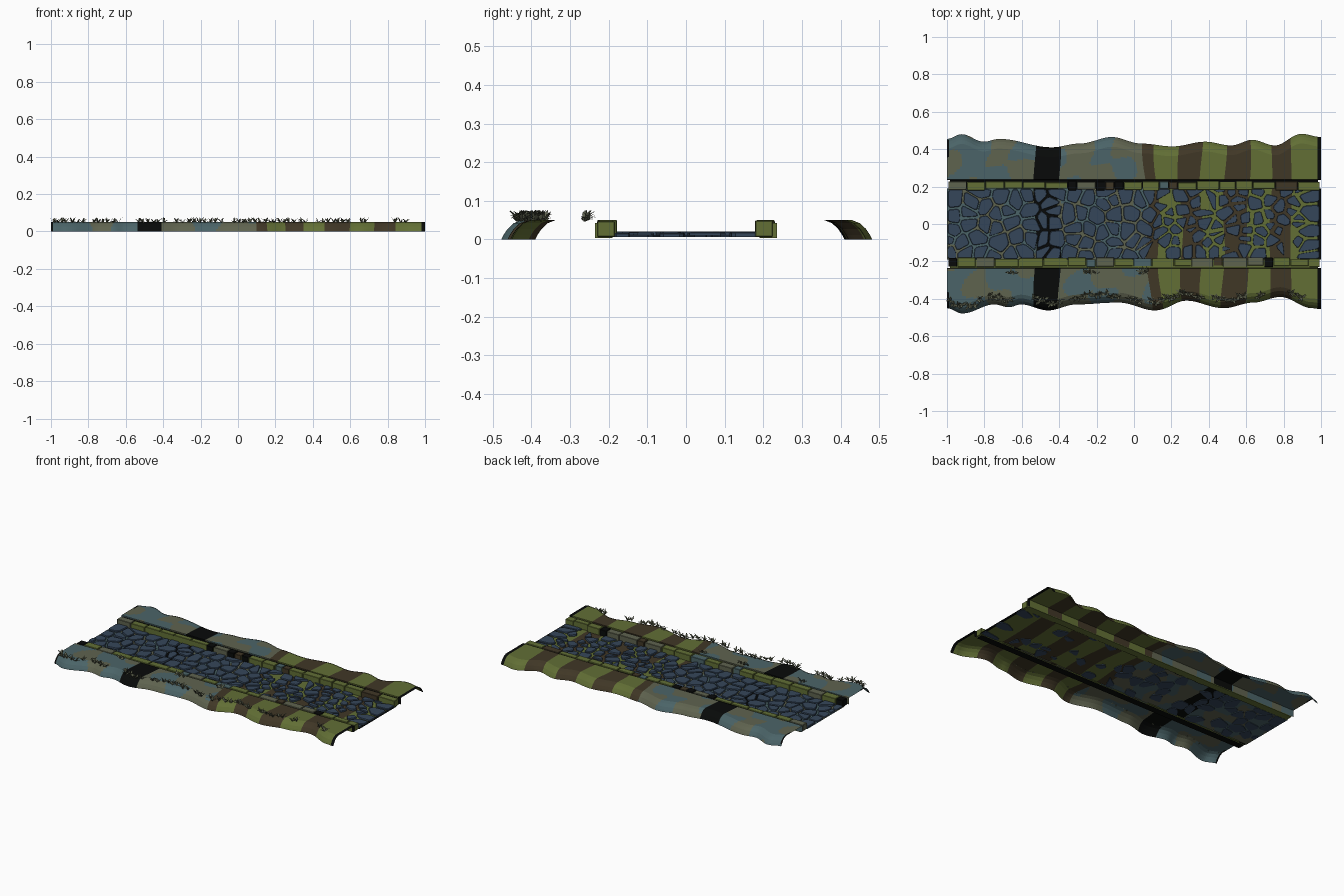
import bpy, math, random
from mathutils import Vector

if "Cube" in bpy.data.objects:
    bpy.data.objects.remove(bpy.data.objects["Cube"])

random.seed(7)

# flat colours (sRGB hex -> linear)
def lin(h):
    c = [int(h[i:i + 2], 16) / 255 for i in (0, 2, 4)]
    return tuple(((v + .055) / 1.055) ** 2.4 if v > .04 else v / 12.92 for v in c) + (1,)

MATS = []
for nm, hx in (("slate teal", "4b6468"), ("olive grey", "5f634f"), ("near black", "080a09"),
               ("moss green", "626f35"), ("earth brown", "403726"), ("stone blue", "35465a")):
    m = bpy.data.materials.new(nm)
    m.diffuse_color = lin(hx)
    m.use_nodes = True
    m.node_tree.nodes["Principled BSDF"].inputs["Base Color"].default_value = m.diffuse_color
    MATS.append(m)
TEAL, GREY, BLACK, GREEN, BROWN, BLUE = range(6)

def make(name, verts, faces, idx):
    me = bpy.data.meshes.new(name)
    me.from_pydata(verts, [], faces)
    for m in MATS:
        me.materials.append(m)
    for p, i in zip(me.polygons, idx):
        p.material_index = i
    ob = bpy.data.objects.new(name, me)
    bpy.context.collection.objects.link(ob)
    return ob

# colour bands along the road
def band(x, y):
    if x > .985 or (x < -.985 and .36 < abs(y) < .45):
        return BLACK
    if x < .07:
        if -.53 < x < -.4:
            return BLACK
        n = math.sin(17 * x + 1.5 + 14 * y) + .8 * math.sin(29 * x - 23 * y) + .5 * math.sin(37 * y + 5 * x)
        return GREY if n + (.7 if -.4 < x else .2) > .45 else TEAL
    for a, b in ((.07, .13), (.25, .365), (.485, .61), (.735, .845)):
        if a <= x < b:
            return BROWN
    return GREEN

def skew(x, y):
    if abs(x) > .97:
        return x
    return x + (1 - x * x) * (.012 * math.sin(11 * y + 7 * x) - .04 * y * math.sin(6 * x + 1) * (x > -.2))

# sheet swept along x; profile(x) gives (y, z) points, ordered by rising y
def sheet(name, profile, n=200):
    V, F, M = [], [], []
    k = len(profile(0))
    for i in range(n + 1):
        x = -1 + 2 * i / n
        V += [(skew(x, y), y, z) for y, z in profile(x)]
    for i in range(n):
        for j in range(k - 1):
            a = i * k + j
            F.append((a, a + k, a + k + 1, a + 1))
            M.append(band(-1 + 2 * (i + .5) / n, (V[a][1] + V[a + 1][1]) / 2))
    return make(name, V, F, M)

# wavy outer edges: (x, distance from centre line)
BACK = [(-1, .455), (-.92, .48), (-.8, .44), (-.72, .455), (-.45, .41), (-.3, .43), (-.1, .465),
        (.07, .43), (.22, .415), (.37, .44), (.5, .42), (.62, .45), (.75, .42), (.9, .482), (1, .465)]
FRONT = [(-1, .45), (-.92, .478), (-.75, .43), (-.67, .445), (-.6, .43), (-.45, .462), (-.3, .43),
         (-.1, .42), (.08, .462), (.28, .41), (.5, .45), (.65, .42), (.78, .39), (.95, .45), (1, .455)]

def wave(tab, x):
    for (a, u), (b, v) in zip(tab, tab[1:]):
        if x <= b:
            t = (x - a) / (b - a)
            return u + (v - u) * (1 - math.cos(math.pi * t)) / 2
    return tab[-1][1]

# grassy banks: flat top, rounded slope down to the ground
def bank(tab, s):
    def prof(x):
        e = wave(tab, x)
        p = [(.236, .008), (.237, .05)]
        c = e - .052
        p += [(.24 + (c - .24) * t / 14, .05) for t in range(1, 15)]
        p += [(e - .032, .042), (e - .016, .027), (e - .006, .012), (e, 0)]
        return [(s * y, z) for y, z in (p if s > 0 else p[::-1])]
    return prof

sheet("back_bank", bank(BACK, 1))
sheet("front_bank", bank(FRONT, -1))

# road bed showing between the stones
sheet("road_bed", lambda x: [(-.19 + .38 * j / 24, .01) for j in range(25)])

# paving stones: cells of jittered points, clipped against their neighbours
def clip(poly, p, nrm):
    out = []
    for a, b in zip(poly, poly[1:] + poly[:1]):
        da, db = (a - p).dot(nrm), (b - p).dot(nrm)
        if da <= 0:
            out.append(a)
        if da * db < 0:
            out.append(a + (b - a) * (da / (da - db)))
    return out

seeds = []
x = -.97
while x < .99:
    step = .08 if x < 0 else .066
    rows = 5 if x < 0 else 6
    off = random.uniform(-.02, .02)
    for r in range(rows):
        seeds.append(Vector((x + random.uniform(-.038, .038),
                             -.19 + .38 * (r + .5) / rows + off + random.uniform(-.028, .028))))
    x += step

V, F, M = [], [], []
for s in seeds:
    right = s.x > .1
    gap = random.uniform(.004, .011) if right else random.uniform(.003, .007)
    if right and random.random() < .07:
        continue
    poly = [Vector(c) for c in ((-.995, -.186), (.992, -.186), (.992, .186), (-.995, .186))]
    for o in seeds:
        d = o - s
        if o is not s and d.length < .25:
            d.normalize()
            poly = clip(poly, (s + o) / 2 - d * gap, d)
            if len(poly) < 3:
                break
    if len(poly) < 3:
        continue
    # cut the corners so the stones look worn
    worn = []
    for a, b in zip(poly, poly[1:] + poly[:1]):
        worn += [a.lerp(b, .15), a.lerp(b, .85)]
    c = sum(worn, Vector((0, 0))) / len(worn)
    n, base, top = len(worn), len(V), random.uniform(.016, .021)
    # some stones reach through the bed
    foot = .006 if random.random() < (.2 if right else .5) else .0105
    for f, z in ((1, foot), (1, top - .003), (.94, top)):
        V += [(*(c + (p - c) * f), z) for p in worn]
    for l in (0, n):
        for i in range(n):
            j = (i + 1) % n
            F.append((base + l + i, base + l + j, base + l + n + j, base + l + n + i))
    F.append(tuple(base + 2 * n + i for i in range(n)))
    F.append(tuple(base + i for i in reversed(range(n))))
    M += [BLUE] * (2 * n + 2)
make("paving_stones", V, F, M)

# kerbs: continuous footing with separate blocks on top
def box(V, F, lo, hi):
    b = len(V)
    V += [(x, y, z) for x in (lo[0], hi[0]) for y in (lo[1], hi[1]) for z in (lo[2], hi[2])]
    F += [tuple(b + i for i in q) for q in
          ((0, 1, 3, 2), (4, 6, 7, 5), (0, 4, 5, 1), (2, 3, 7, 6), (0, 2, 6, 4), (1, 5, 7, 3))]

for s, side in ((1, "back"), (-1, "front")):
    V, F = [], []
    y0, y1 = sorted((s * .19, s * .236))
    box(V, F, (-.985, y0, .004), (.985, y1, .043))
    make(side + "_kerb_footing", V, F, [GREEN] * 4 + [GREEN if s > 0 else BLACK, BLACK if s > 0 else GREEN])
    V, F, M = [], [], []
    x = -.995
    while x < .985:
        w = random.choice((.05, .09, .1, .12, .13))
        if .995 - x - w < .06:
            w = .995 - x
        inner = random.uniform(.178, .19)
        y0, y1 = sorted((s * inner, s * random.uniform(.222, .23)))
        box(V, F, (x + .002, y0, .007), (x + w - .002, y1, random.uniform(.046, .051)))
        if w < .06:
            col = random.choice((BLACK, BROWN, TEAL))
        else:
            col = random.choice((GREEN, GREEN, GREEN, GREEN, TEAL if x < .1 else BROWN, GREY))
        M += [col] * 6
        x += w
    ob = make(side + "_kerb_blocks", V, F, M)
    bv = ob.modifiers.new("worn_edges", 'BEVEL')
    bv.width, bv.segments = .002, 1

# grass tufts along the front crest and beside the front kerb
V, F = [], []
def tuft(x, y, lean, count):
    for _ in range(count):
        a = random.uniform(0, 2 * math.pi)
        r, h = random.uniform(.014, .034), random.uniform(.006, .03)
        d = Vector((math.cos(a) * r, math.sin(a) * r * .8 + lean, 0))
        side = Vector((-d.y, d.x, 0)).normalized() * .0045
        p = Vector((x, y, .047))
        mid = p + d * .5 + Vector((0, 0, h * .7))
        b = len(V)
        V.extend([p - side * .6, p + side * .6, mid + side, mid - side, p + d + Vector((0, 0, h))])
        F.extend([(b + 3, b + 2, b + 1, b), (b + 4, b + 2, b + 3)])

for a, b in ((-.98, -.88), (-.86, -.82), (-.77, -.66), (-.53, -.38), (-.33, -.08), (-.02, .04),
             (.09, .3), (.34, .37), (.43, .6), (.66, .7), (.84, .92)):
    x = a
    while x <= b:
        tuft(x, -wave(FRONT, x) + random.uniform(.03, .055), 0, 9)
        x += random.uniform(.018, .035)
for x in (-.66, -.64, -.26, -.235, -.21, .04, .065):
    tuft(x, -.262, .012, 7)
make("grass_tufts", V, F, [GREY] * len(F))
